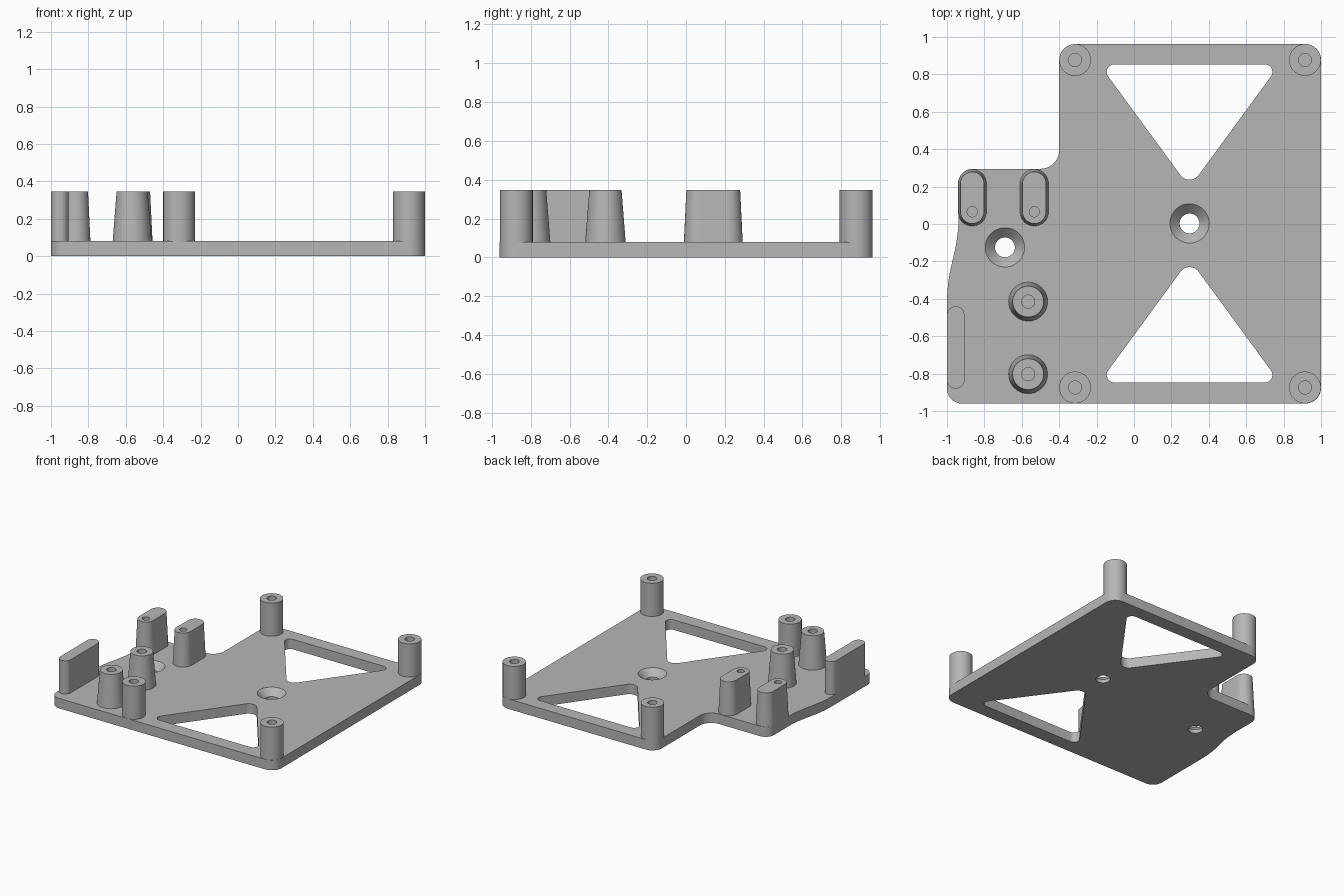
import bpy, bmesh, math
from mathutils import Vector

cube = bpy.data.objects.get("Cube")
if cube:
    bpy.data.objects.remove(cube, do_unlink=True)

PLATE, TOP = 0.08, 0.347

grey = bpy.data.materials.new("plain grey")
grey.use_nodes = True
grey.diffuse_color = (0.47, 0.47, 0.47, 1)
for node in grey.node_tree.nodes:
    if node.type == "BSDF_PRINCIPLED":
        node.inputs["Base Color"].default_value = grey.diffuse_color


def loft(name, loops, cap_start=True):
    """Skin a stack of matching loops and cap the ends."""
    bm = bmesh.new()
    rows = [[bm.verts.new(p) for p in loop] for loop in loops]
    n = len(rows[0])
    for a, b in zip(rows, rows[1:]):
        for i in range(n):
            j = (i + 1) % n
            bm.faces.new((a[i], a[j], b[j], b[i]))
    bm.faces.new(rows[-1])
    if cap_start:
        bm.faces.new(rows[0][::-1])
    bmesh.ops.remove_doubles(bm, verts=bm.verts, dist=1e-5)
    mesh = bpy.data.meshes.new(name)
    bm.to_mesh(mesh)
    bm.free()
    obj = bpy.data.objects.new(name, mesh)
    bpy.context.collection.objects.link(obj)
    mesh.materials.append(grey)
    return obj


def ring(x, y0, y1, r, z, half=24):
    """Circle, or a slot shape when y0 and y1 differ."""
    pts = []
    for cy, start in ((y1, 0), (y0, math.pi)):
        for i in range(half + 1):
            a = start + math.pi * i / half
            pts.append((x + r * math.cos(a), cy + r * math.sin(a), z))
    return pts


def rounded(corners, steps=10):
    """Closed outline from (x, y, fillet radius) corners."""
    out = []
    for i, (x, y, r) in enumerate(corners):
        p = Vector((x, y))
        a = (Vector(corners[i - 1][:2]) - p).normalized()
        b = (Vector(corners[(i + 1) % len(corners)][:2]) - p).normalized()
        half = a.angle(b) / 2
        centre = p + (a + b).normalized() * (r / math.sin(half))
        start = p + a * (r / math.tan(half)) - centre
        end = p + b * (r / math.tan(half)) - centre
        turn = math.atan2(start.x * end.y - start.y * end.x, start.dot(end))
        for k in range(steps + 1):
            t = turn * k / steps
            c, s = math.cos(t), math.sin(t)
            out.append((centre.x + start.x * c - start.y * s,
                        centre.y + start.x * s + start.y * c))
    return out


def prism(name, outline, z0, z1):
    return loft(name, [[(x, y, z) for x, y in outline] for z in (z0, z1)])


# Base plate with stepped, gently waisted outline
plate = prism("base_plate", rounded([
    (-1, -0.96, 0.08), (1, -0.96, 0.085), (1, 0.962, 0.085),
    (-0.4, 0.962, 0.085), (-0.4, 0.295, 0.1), (-0.938, 0.295, 0.075),
    (-0.938, -0.06, 0.9), (-1, -0.32, 0.9)]), 0, PLATE)

# Four triangular windows leaving a diagonal cross
CX, CY = 0.297, 0.003
cutters = []
for s in (1, -1):
    ends = [(CX, CY + s * 0.192, 0.06), (CX + 0.482, CY + s * 0.85, 0.04),
            (CX - 0.482, CY + s * 0.85, 0.04)]
    sides = [(CX + s * 0.138, CY, 0.12), (CX + s * 0.587, CY + s * 0.632, 0.028),
             (CX + s * 0.587, CY - s * 0.632, 0.028)]
    if s < 0:
        ends.reverse()
    for tri in (ends, sides):
        cutters.append(prism("window_cutter", rounded(tri), -0.1, 0.2))

# Countersunk screw holes
for x, y in ((CX, CY), (-0.69, -0.125)):
    cutters.append(loft("screw_cutter", [
        ring(x, y, y, r, z) for r, z in ((0.053, -0.1), (0.053, 0.028),
                                         (0.105, PLATE), (0.124, 0.1))]))

bpy.context.view_layer.objects.active = plate
for cutter in cutters:
    cutter.hide_render = True
    mod = plate.modifiers.new("cut", "BOOLEAN")
    mod.operation = "DIFFERENCE"
    mod.solver = "EXACT"
    mod.object = cutter
    bpy.ops.object.modifier_apply(modifier=mod.name)
    bpy.data.objects.remove(cutter, do_unlink=True)


def post(name, x, y0, y1, base, top, hole):
    """Standing post with a blind screw hole at its front centre."""
    return loft(name, [ring(x, y0, y1, base, PLATE), ring(x, y0, y1, top, TOP),
                       ring(x, y0, y0, hole, TOP),
                       ring(x, y0, y0, hole, PLATE + 0.01)], False)


parts = [plate]
# Straight posts at the corners of the frame
for side, x in (("right", -0.315), ("left", 0.914)):
    for end, y in (("front", -0.874), ("back", 0.877)):
        parts.append(post(f"{end}_{side}_post", x, y, y, 0.085, 0.085, 0.035))

# Tapered round posts
for end, y in (("front", -0.803), ("rear", -0.415)):
    parts.append(post(f"{end}_tapered_post", -0.566, y, y, 0.104, 0.083, 0.035))

# Tapered oblong posts
for side, x in (("outer", -0.865), ("inner", -0.533)):
    parts.append(post(f"{side}_oblong_post", x, 0.065, 0.216, 0.076, 0.063, 0.027))

# Upright wall on the edge
parts.append(loft("edge_wall", [ring(-0.953, -0.833, -0.487, 0.047, z)
                                for z in (PLATE, TOP)], False))

bpy.ops.object.select_all(action="DESELECT")
for part in parts:
    part.select_set(True)
bpy.ops.object.shade_smooth_by_angle(angle=math.radians(30))
